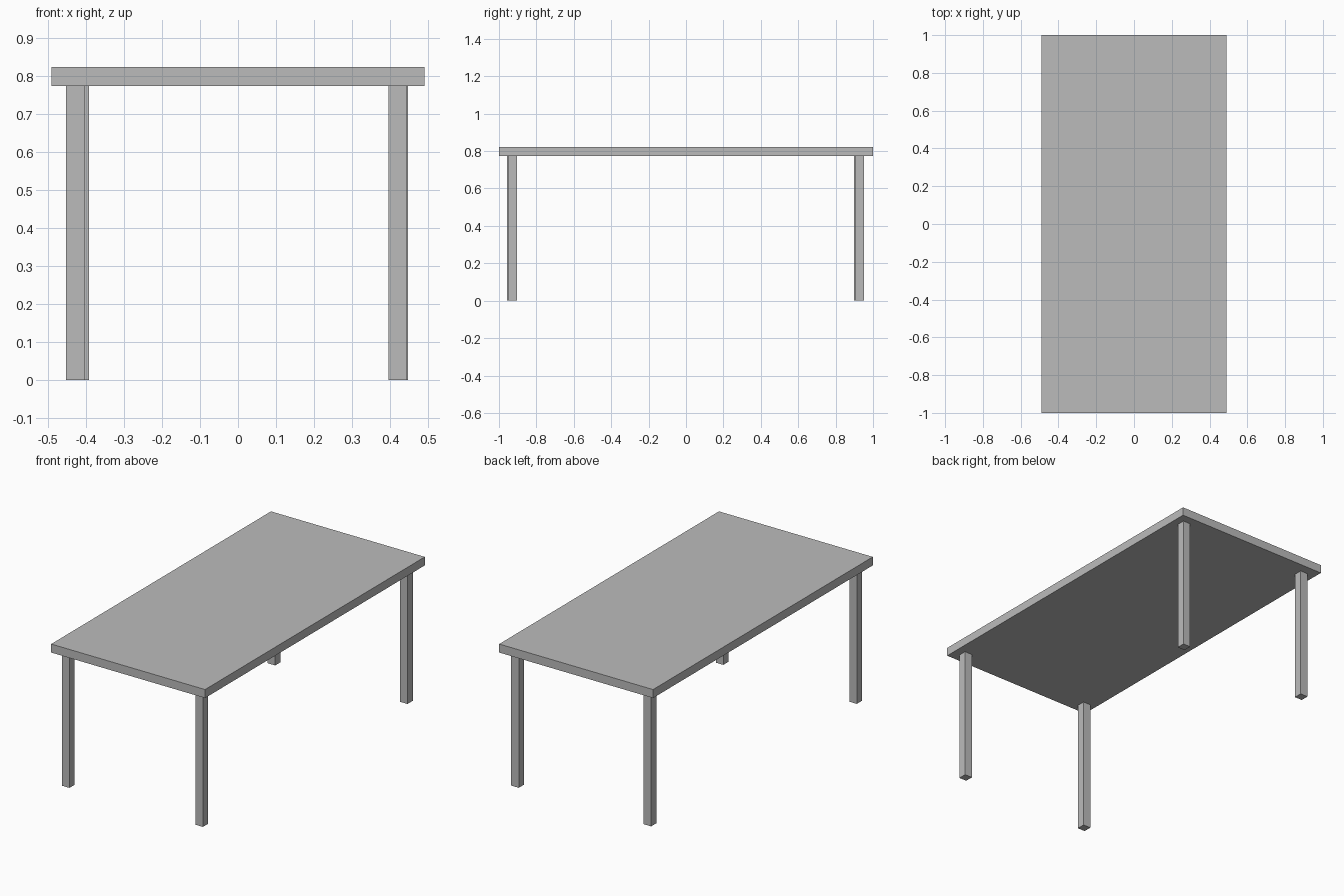
import bpy

cube = bpy.data.objects.get("Cube")
if cube:
    bpy.data.objects.remove(cube, do_unlink=True)

GREY = (0.5, 0.5, 0.5, 1.0)
grey = bpy.data.materials.new("plain grey")
grey.use_nodes = True
grey.diffuse_color = GREY
for node in grey.node_tree.nodes:
    if node.type == 'BSDF_PRINCIPLED':
        node.inputs["Base Color"].default_value = GREY


def box(name, centre, size):
    bpy.ops.mesh.primitive_cube_add(size=1, location=centre)
    obj = bpy.context.object
    obj.name = name
    obj.scale = size
    bpy.ops.object.transform_apply(location=False, rotation=False, scale=True)
    obj.data.materials.append(grey)
    return obj


TOP = 0.822       # height of the table
UNDER = 0.773     # underside of the slab
LEG = 0.048       # leg thickness

# Flat slab
box("table_top", (0, 0, (TOP + UNDER) / 2), (0.98, 2, TOP - UNDER))

# Square legs, each placed slightly unevenly near its corner
legs = {
    "front_right_leg": (-0.428, -0.933),
    "front_left_leg": (0.419, -0.928),
    "back_left_leg": (0.423, 0.928),
    "back_right_leg": (-0.416, 0.922),
}
for name, (x, y) in legs.items():
    box(name, (x, y, UNDER / 2), (LEG, LEG, UNDER))
